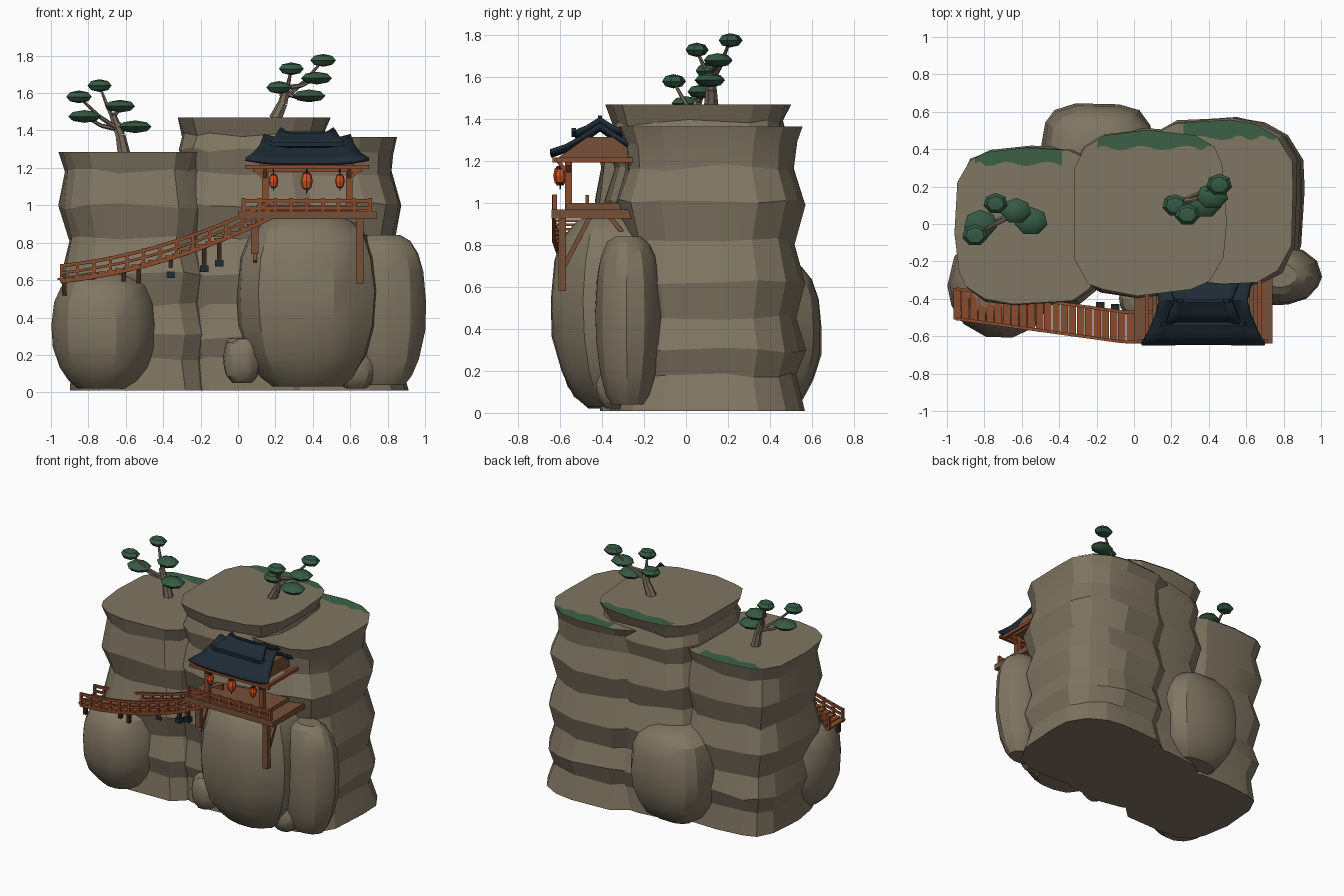
import bpy, bmesh, math, random
from mathutils import Vector, Matrix

random.seed(11)
old = bpy.data.objects.get("Cube")
if old:
    bpy.data.objects.remove(old)


def material(name, *rgb):
    m = bpy.data.materials.new(name)
    m.use_nodes = True
    m.diffuse_color = (*rgb, 1)
    m.node_tree.nodes["Principled BSDF"].inputs["Base Color"].default_value = (*rgb, 1)
    return m


STONE = material("stone", .215, .18, .122)
MOSS = material("moss", .045, .12, .06)
LEAF = material("leaf green", .035, .1, .055)
BARK = material("bark", .19, .15, .11)
RED = material("red wood", .255, .07, .027)
BROWN = material("brown wood", .18, .08, .04)
DARK = material("dark wood", .04, .02, .012)
TILE = material("blue roof tile", .013, .024, .036)
GLOW = material("lantern orange", .68, .085, .014)


def finish(name, bm, mat, angle=0):
    bmesh.ops.recalc_face_normals(bm, faces=bm.faces)
    me = bpy.data.meshes.new(name)
    bm.to_mesh(me)
    bm.free()
    me.materials.append(mat)
    ob = bpy.data.objects.new(name, me)
    bpy.context.collection.objects.link(ob)
    if angle:
        me.shade_smooth()
        me.set_sharp_from_angle(angle=math.radians(angle))
    return ob


def beam(bm, a, b, w, h):
    """Box running from a to b, w wide and h high."""
    a, b = Vector(a), Vector(b)
    d = b - a
    side = d.cross(Vector((0, 0, 1)))
    side = side.normalized() if side.length > 1e-5 else Vector((1, 0, 0))
    up = side.cross(d.normalized())
    rot = Matrix((side, d.normalized(), up)).transposed().to_4x4()
    size = Matrix.Diagonal((w, d.length, h, 1))
    bmesh.ops.create_cube(bm, size=1, matrix=Matrix.Translation((a + b) / 2) @ rot @ size)


def limb(bm, a, b, r1, r2, sides=7):
    """Tapered round stick from a to b."""
    a, b = Vector(a), Vector(b)
    rot = (b - a).to_track_quat('Z', 'Y').to_matrix().to_4x4()
    bmesh.ops.create_cone(bm, cap_ends=True, segments=sides, radius1=r1, radius2=r2,
                          depth=(b - a).length, matrix=Matrix.Translation((a + b) / 2) @ rot)


def pad(bm, c, rx, ry, rz):
    m = Matrix.Translation(c) @ Matrix.Diagonal((rx, ry, rz, 1))
    bmesh.ops.create_uvsphere(bm, u_segments=7, v_segments=4, radius=1, matrix=m)


def rock(name, cx, cy, rx, ry, levels, sides, power, rough, wobble, angle, lean=0):
    """Stack of rounded-square rings; levels hold (height, scale). Returns the top ring."""
    bm = bmesh.new()
    turns = [(i + random.uniform(-.2, .2)) * math.tau / sides for i in range(sides)]
    bumps = [1 + random.uniform(-rough, rough) for _ in turns]
    rings = []
    for n, (z, s) in enumerate(levels):
        lift = wobble if 0 < n < len(levels) - 1 else 0
        mid_x = cx + lean * (1 - z / levels[-1][0])
        ring = []
        for t, k in zip(turns, bumps):
            c, d = math.cos(t), math.sin(t)
            k *= s * (1 + random.uniform(-rough, rough) * .7)
            ring.append(bm.verts.new((mid_x + rx * k * math.copysign(abs(c) ** (2 / power), c),
                                      cy + ry * k * math.copysign(abs(d) ** (2 / power), d),
                                      z + random.uniform(-lift, lift))))
        rings.append(ring)
    for lo, hi in zip(rings, rings[1:]):
        for i in range(sides):
            j = (i + 1) % sides
            bm.faces.new((lo[i], lo[j], hi[j], hi[i]))
    bm.faces.new(rings[0])
    bm.faces.new(rings[-1])
    top = [v.co.copy() for v in rings[-1]]
    finish(name, bm, STONE, angle)
    return top


def moss(name, ring, centre_x, reach, depth):
    """Thin scalloped plate along the back rim of a pillar top."""
    bm = bmesh.new()
    middle = sum(p.y for p in ring) / len(ring)
    rim = [a.lerp(b, k / 6) for a, b in zip(ring, ring[1:] + ring[:1]) for k in range(6)]
    rim = sorted((p for p in rim if p.y > middle + .2 and abs(p.x - centre_x) < reach), key=lambda p: p.x)
    floor = max(p.y for p in rim) - depth
    pairs = []
    for i, p in enumerate(rim):
        inner = min(p.y - .004, floor + .012 * math.sin(i * 1.1))
        pairs.append((bm.verts.new(p + Vector((0, .002, .004))),
                      bm.verts.new((p.x, inner, p.z + .004))))
    for (a, b), (c, d) in zip(pairs, pairs[1:]):
        bm.faces.new((a, b, d, c))
    finish(name, bm, MOSS)


# Layered pillars: wide ledges alternating with narrow waists
def ledges(top, cap, base):
    zs = [.01, .18, .3, .46, .63, .82, 1.0, 1.17, 1.3]
    ss = [base, .93, 1.02, .93, 1.03, .91, 1.02, .91, .98]
    low = [(z, s) for z, s in zip(zs, ss) if z < top - .12]
    return low + [(top - cap, .93), (top, 1)]


left_top = rock("left_pillar", -.57, -.01, .395, .42, ledges(1.285, .1, .97), 16, 3.3, .022, .018, 14, .055)
mid_top = rock("middle_pillar", .08, .06, .41, .44, ledges(1.47, .09, .95), 16, 3.3, .018, .018, 14)
right_top = rock("right_pillar", .43, .115, .425, .435, ledges(1.365, .08, 1.02), 16, 3.3, .022, .018, 14, .045)
moss("left_moss", left_top, -.6, .25, .085)
moss("middle_moss", mid_top, .11, .31, .095)
moss("right_moss", right_top, .54, .29, .095)

# Rounded boulders leaning on the pillars
BARREL = ((0, .5), (.06, .67), (.18, .85), (.36, .98), (.55, 1), (.75, .95), (.88, .83), (.96, .64), (1, .4))
for name, cx, cy, rx, ry, z0, z1, power in (
        ("front_boulder", .375, -.3, .39, .353, .03, .95, 2.3),
        ("left_boulder", -.715, -.32, .285, .29, .02, .64, 2.1),
        ("right_boulder", .78, -.275, .22, .16, .04, .84, 2.1),
        ("back_boulder", -.2, .37, .31, .28, .03, .72, 3),
        ("small_rock", .02, -.4, .1, .1, .05, .29, 2.3),
        ("side_rock", .63, -.33, .1, .1, .02, .22, 2.3)):
    rock(name, cx, cy, rx, ry, [(z0 + (z1 - z0) * f, s) for f, s in BARREL], 14, power, .02, .008, 26)


# Pines with flat leaf pads
def tree(name, base, fork, pads):
    bm, leaves = bmesh.new(), bmesh.new()
    base, fork = Vector(base), Vector(fork)
    mid = base.lerp(fork, .5) + Vector((.01, 0, 0))
    limb(bm, base, mid, .036, .027)
    limb(bm, mid, fork, .027, .019)
    for i, (x, y, z, r) in enumerate(pads):
        tip = Vector((x, y, z))
        start = mid.lerp(fork, .3 + .7 * (i % 3) / 2)
        elbow = start.lerp(tip, .5) - Vector((0, 0, .015))
        limb(bm, start, elbow, .014, .011, 6)
        limb(bm, elbow, tip, .011, .006, 6)
        pad(leaves, tip, r, r * .85, .034)
    finish(name + "_trunk", bm, BARK, 40)
    finish(name + "_leaves", leaves, LEAF, 40)


tree("left_tree", (-.61, .05, 1.27), (-.67, .05, 1.48),
     ((-.85, -.06, 1.58, .07), (-.74, .11, 1.64, .066), (-.63, .07, 1.53, .082),
      (-.82, 0, 1.475, .09), (-.55, .015, 1.42, .09)))
tree("right_tree", (.2, .12, 1.46), (.26, .12, 1.63),
     ((.455, .21, 1.775, .07), (.285, .05, 1.73, .068), (.42, .15, 1.68, .085),
      (.22, .1, 1.63, .07), (.38, .11, 1.585, .09)))

# Platform with plinth, supports and braces
bm = bmesh.new()
beam(bm, (.37, -.64, .947), (.37, -.26, .947), .74, .042)
beam(bm, (.37, -.57, .985), (.37, -.27, .985), .54, .03)
for x, foot in ((.09, .74), (.65, .58)):
    beam(bm, (x, -.59, foot), (x, -.59, .93), .04, .035)
    beam(bm, (x, -.58, .7), (x, -.46, .93), .022, .022)
    beam(bm, (x, -.27, .82), (x, -.36, .93), .022, .022)
finish("platform", bm, BROWN)

# Platform railing
bm = bmesh.new()
for z in (.985, 1.025):
    beam(bm, (.02, -.625, z), (.715, -.625, z), .018, .018)
for i in range(9):
    x = .03 + i * .0845
    beam(bm, (x, -.625, .96), (x, -.625, 1.04), .02, .02)
finish("platform_railing", bm, RED)

# Pavilion frame
CX, CY = .37, -.41
bm = bmesh.new()
for sx in (-1, 1):
    for sy in (-1, 1):
        x, y = CX + sx * .225, CY + sy * .15
        beam(bm, (x, y, .97), (x, y, 1.21), .034, .034)
        beam(bm, (x, y, 1.14), (x + sx * .06, y, 1.2), .018, .018)
        beam(bm, (x, y, 1.14), (x, y + sy * .05, 1.2), .018, .018)
for s in (-1, 1):
    beam(bm, (CX - .33, CY + s * .215, 1.205), (CX + .33, CY + s * .215, 1.205), .022, .022)
    beam(bm, (CX - .29, CY + s * .15, 1.19), (CX + .29, CY + s * .15, 1.19), .022, .024)
    beam(bm, (CX + s * .3, CY - .22, 1.205), (CX + s * .3, CY + .22, 1.205), .022, .022)
finish("pavilion_frame", bm, RED)

# Gable filling under the roof
bm = bmesh.new()
ends = [[bm.verts.new((CX + s * .25, CY + y, z)) for y, z in ((-.2, 1.215), (.2, 1.215), (.06, 1.315), (-.06, 1.315))]
        for s in (-1, 1)]
for e in ends:
    bm.faces.new(e)
for i in range(4):
    j = (i + 1) % 4
    bm.faces.new((ends[0][i], ends[0][j], ends[1][j], ends[1][i]))
finish("gable", bm, BROWN)


def roof(name, half):
    """Curved gable sheet; half holds (y offset, height, half width) from eave to ridge."""
    bm = bmesh.new()
    rows = [(-y, z, w) for y, z, w in half] + list(reversed(half))[1:]
    grid = []
    for y, z, w in rows:
        grid.append([bm.verts.new((CX + w * k / 4, CY + y, z + .022 * abs(k / 4) ** 4))
                     for k in range(-4, 5)])
    for a, b in zip(grid, grid[1:]):
        for i in range(8):
            bm.faces.new((a[i], a[i + 1], b[i + 1], b[i]))
    ob = finish(name, bm, TILE, 35)
    mod = ob.modifiers.new("thickness", 'SOLIDIFY')
    mod.thickness = .02
    mod.offset = 0


roof("lower_roof", [(.235, 1.225, .33), (.16, 1.25, .29), (.08, 1.295, .255), (0, 1.35, .235)])
roof("upper_roof", [(.12, 1.315, .2), (.06, 1.34, .175), (0, 1.38, .15)])

# Ridge poles with upturned horns
bm = bmesh.new()
for z, w, y in ((1.385, .11, 0), (1.325, .19, -.125)):
    beam(bm, (CX - w, CY + y, z), (CX + w, CY + y, z), .02, .02)
    for s in (-1, 1):
        beam(bm, (CX + s * w, CY + y, z), (CX + s * (w + .035), CY + y, z + .025), .02, .02)
finish("roof_ridges", bm, TILE)

# Lanterns
bm, caps = bmesh.new(), bmesh.new()
for x, r in ((.19, .026), (.367, .033), (.545, .026)):
    y, z = -.6, 1.13
    for s in (-1, 1):
        limb(bm, (x, y, z), (x, y, z + s * r * 1.15), r, r * .75, 8)
        limb(caps, (x, y, z + s * r * 1.1), (x, y, z + s * r * 1.4), r * .6, r * .5, 8)
    limb(caps, (x, y, z + r), (x, y, 1.2), .004, .004, 5)
    limb(caps, (x, y, z - r), (x, y, z - r * 2), .005, .003, 5)
finish("lanterns", bm, GLOW, 40)
finish("lantern_caps", caps, DARK)


# Walkway climbing to the platform
def path(x, side=0, up=0):
    u = x + .96
    return Vector((x, -.425 - .125 * min(u / .9, 1) + side * .08, .605 + .105 * u + .173 * u * u + up))


xs = [-.945 + i * .044 for i in range(27)]
planks, rails, props = bmesh.new(), bmesh.new(), bmesh.new()
for i, x in enumerate(xs):
    beam(planks, path(x, -1.05), path(x, 1.05), .04, .012)
    for s in (-1, 1):
        if i % 2 == 0:
            beam(rails, path(x, s, -.02), path(x, s, .08), .016, .016)
        if i:
            for up, t in ((-.014, .02), (.032, .014), (.07, .018)):
                beam(rails, path(xs[i - 1], s, up), path(x, s, up), .016, t)
finish("walkway_planks", planks, RED)
finish("walkway_rails", rails, RED)

# Hanging props under the walkway, the inner ones with dark feet
feet = bmesh.new()
for x, drop in ((-.93, .09), (-.77, .06), (-.61, .07), (-.53, .1), (-.36, .09), (-.18, .12), (-.1, .12)):
    p = path(x, 1.2 if x > -.4 else -.6)
    beam(props, p, p - Vector((0, 0, drop)), .024, .024)
    if x > -.4:
        beam(feet, p - Vector((0, 0, drop - .005)), p - Vector((0, 0, drop + .03)), .045, .04)
finish("walkway_props", props, DARK)
finish("prop_feet", feet, TILE)
